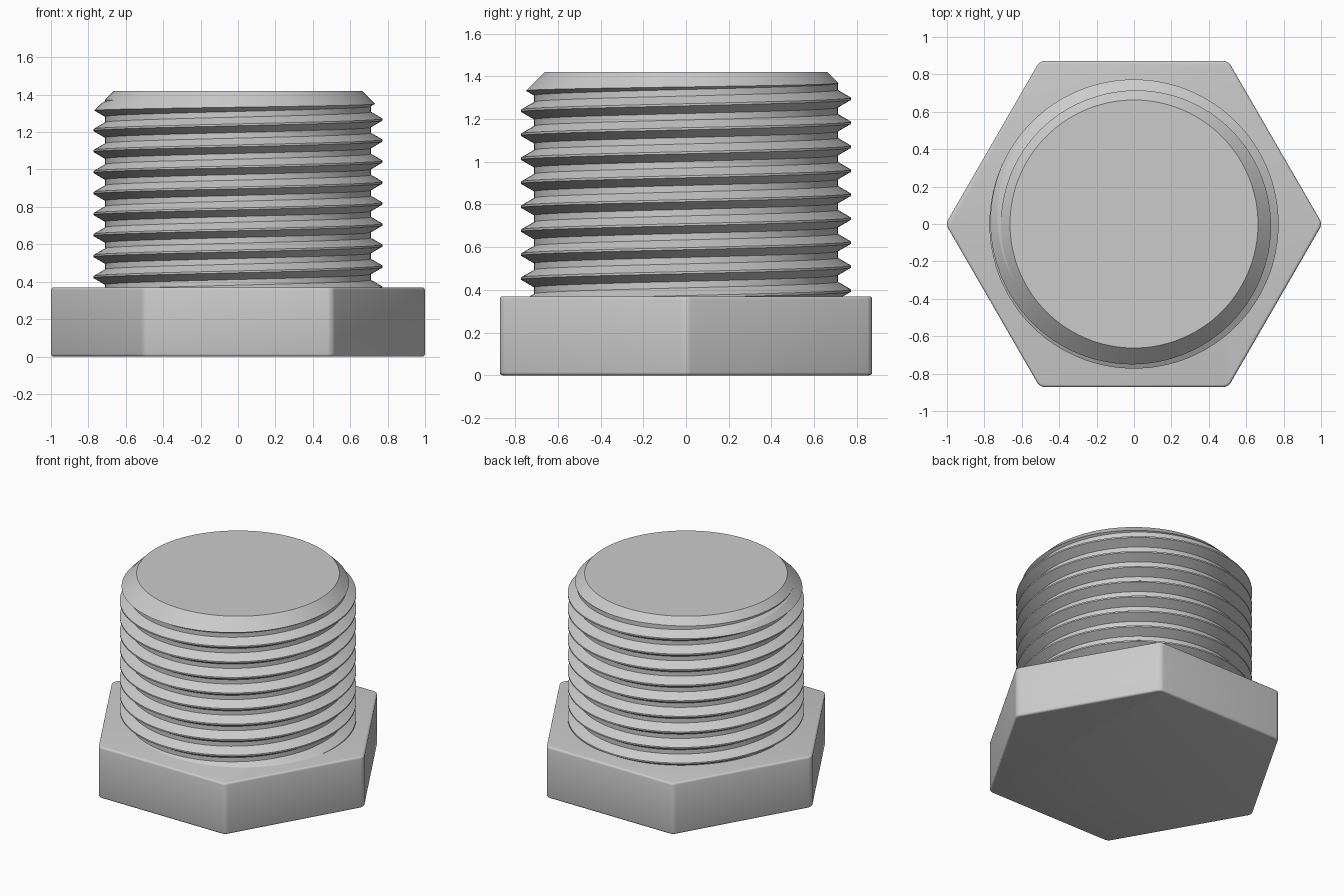
import bpy, bmesh, math

cube = bpy.data.objects.get("Cube")
if cube:
    bpy.data.objects.remove(cube)

HEAD_H, TOP = 0.37, 1.42
ROOT, CREST, TIP = 0.711, 0.773, 0.663   # shank radii
PITCH, START, TURNS, STEPS = 0.1123, 0.144, 13, 128

steel = bpy.data.materials.new("plain_steel_grey")
steel.use_nodes = True
steel.diffuse_color = (0.6, 0.6, 0.6, 1)
steel.node_tree.nodes["Principled BSDF"].inputs["Base Color"].default_value = (0.6, 0.6, 0.6, 1)


def make_object(name, bm):
    bmesh.ops.recalc_face_normals(bm, faces=bm.faces[:])
    mesh = bpy.data.meshes.new(name)
    bm.to_mesh(mesh)
    bm.free()
    mesh.materials.append(steel)
    obj = bpy.data.objects.new(name, mesh)
    bpy.context.collection.objects.link(obj)
    return obj


def activate(obj):
    bpy.ops.object.select_all(action='DESELECT')
    obj.select_set(True)
    bpy.context.view_layer.objects.active = obj


def smooth(obj, degrees):
    activate(obj)
    bpy.ops.object.shade_smooth_by_angle(angle=math.radians(degrees))


# Hex head: rounded corners, then softened top and bottom rims
bm = bmesh.new()
ring = [bm.verts.new((1.007 * math.cos(k * math.pi / 3), 1.007 * math.sin(k * math.pi / 3), 0))
        for k in range(6)]
base = bm.faces.new(ring)
ext = bmesh.ops.extrude_face_region(bm, geom=[base])
bmesh.ops.translate(bm, vec=(0, 0, HEAD_H),
                    verts=[g for g in ext["geom"] if isinstance(g, bmesh.types.BMVert)])
bmesh.ops.recalc_face_normals(bm, faces=bm.faces[:])
upright = [e for e in bm.edges if abs(e.verts[0].co.z - e.verts[1].co.z) > 0.1]
bmesh.ops.bevel(bm, geom=upright, offset=0.026, segments=5, profile=0.5, affect='EDGES')
rims = [e for e in bm.edges if abs(e.verts[0].co.z - e.verts[1].co.z) < 0.01]
bmesh.ops.bevel(bm, geom=rims, offset=0.014, segments=3, profile=0.5, affect='EDGES')
smooth(make_object("hex_head", bm), 35)

# Threaded shank: a right-hand thread profile swept along a helix
profile = [(ROOT, -0.041), (CREST, -0.005), (CREST, 0.005), (ROOT, 0.041)]
bm = bmesh.new()
cols = []
for i in range(TURNS * STEPS + 1):
    a = 2 * math.pi * (i % STEPS) / STEPS
    z = START + PITCH * i / STEPS
    cols.append([bm.verts.new((r * math.cos(a), r * math.sin(a), z + dz)) for r, dz in profile])
last = len(cols) - 1
for i in range(last):
    for j in range(3):
        bm.faces.new((cols[i][j], cols[i + 1][j], cols[i + 1][j + 1], cols[i][j + 1]))
    if i + STEPS < last:
        bm.faces.new((cols[i][3], cols[i + 1][3], cols[i + 1 + STEPS][0], cols[i + STEPS][0]))

# Close both ends with fans, which the trim below removes
lower = [c[0] for c in cols[:STEPS + 1]] + cols[0][:0:-1]
upper = [c[3] for c in cols[last - STEPS:]] + cols[last][2::-1]
for loop, z in ((lower, -0.3), (upper, 2.0)):
    centre = bm.verts.new((0, 0, z))
    for a, b in zip(loop, loop[1:] + loop[:1]):
        bm.faces.new((a, b, centre))
shank = make_object("threaded_shank", bm)

# Trim the shank to a flat tip with a 45 degree chamfer
low = HEAD_H - 0.07
depth = TOP - low
bpy.ops.mesh.primitive_cone_add(vertices=200, radius1=TIP + depth, radius2=TIP, depth=depth,
                                location=(0, 0, low + depth / 2), rotation=(0, 0, 0.01))
trim = bpy.context.object
trim.name = "chamfer_cutter"
trim.hide_render = True
trim.data.materials.append(steel)
cut = shank.modifiers.new("chamfer", 'BOOLEAN')
cut.operation, cut.solver, cut.object = 'INTERSECT', 'EXACT', trim
activate(shank)
bpy.ops.object.modifier_apply(modifier=cut.name)
bpy.data.objects.remove(trim)
smooth(shank, 12)
